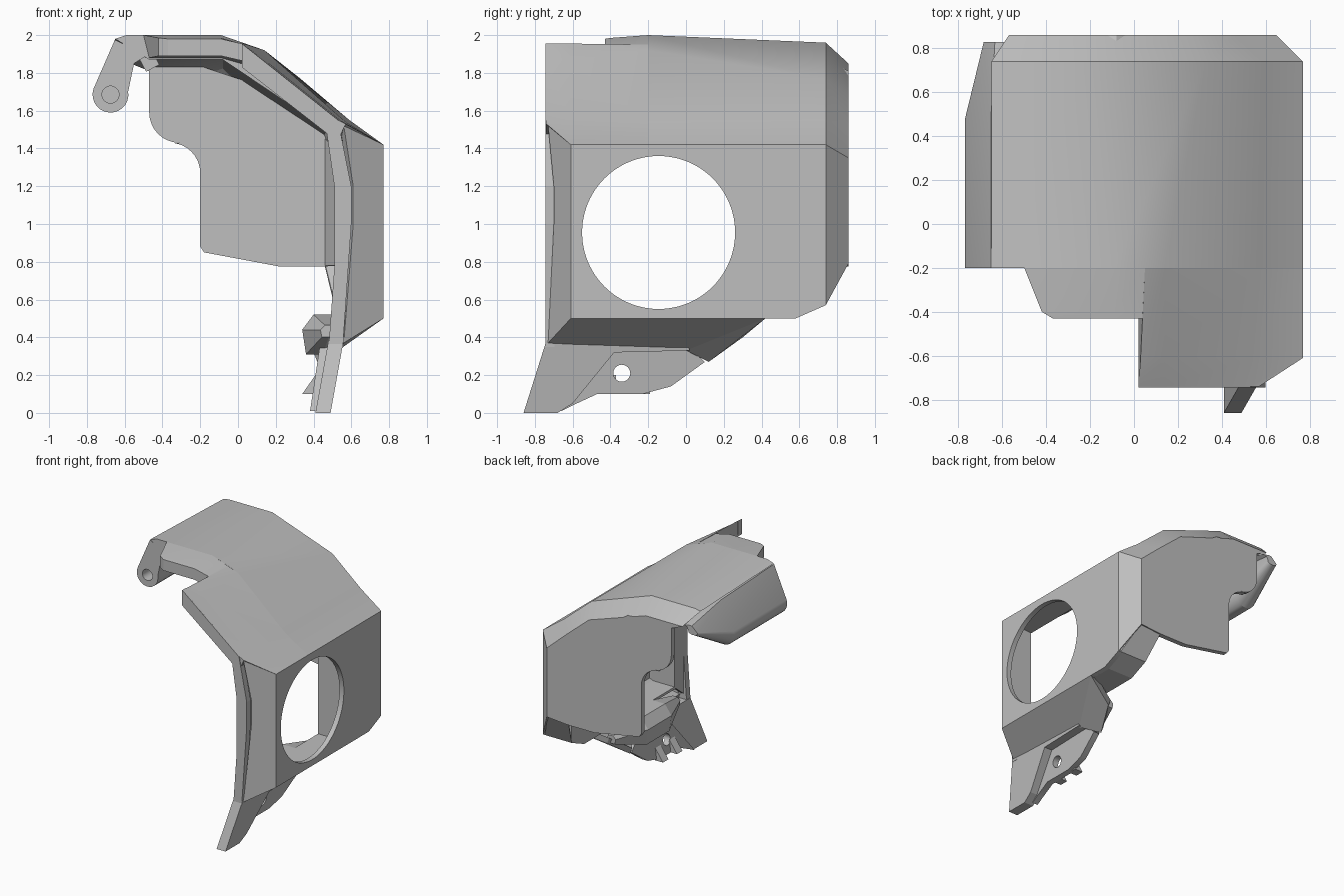
import bpy, bmesh, math
from mathutils import Vector

old = bpy.data.objects.get("Cube")
if old:
    bpy.data.objects.remove(old)

grey = bpy.data.materials.new("plain grey")
grey.use_nodes = True
grey.diffuse_color = (0.52, 0.52, 0.52, 1)
grey.node_tree.nodes["Principled BSDF"].inputs["Base Color"].default_value = grey.diffuse_color


def activate(ob):
    bpy.ops.object.select_all(action='DESELECT')
    ob.select_set(True)
    bpy.context.view_layer.objects.active = ob


def make(name, bm):
    bmesh.ops.recalc_face_normals(bm, faces=bm.faces[:])
    me = bpy.data.meshes.new(name)
    bm.to_mesh(me)
    bm.free()
    me.materials.append(grey)
    ob = bpy.data.objects.new(name, me)
    bpy.context.collection.objects.link(ob)
    return ob


def soften(ob, angle=28):
    activate(ob)
    bpy.ops.object.shade_smooth_by_angle(angle=math.radians(angle))


def plate(name, pts, push):
    """Outline of points pushed along a vector into a solid plate."""
    bm = bmesh.new()
    face = bm.faces.new([bm.verts.new(p) for p in pts])
    ext = bmesh.ops.extrude_face_region(bm, geom=[face], use_keep_orig=True)
    moved = [v for v in ext["geom"] if isinstance(v, bmesh.types.BMVert)]
    bmesh.ops.translate(bm, verts=moved, vec=Vector(push))
    return make(name, bm)


def loft(name, sections, rear_cap=True):
    """Solid through matching rings of (y, [(x, z), ...])."""
    bm = bmesh.new()
    rings = [[bm.verts.new((x, y, z)) for x, z in pts] for y, pts in sections]
    n = len(rings[0])
    for a, b in zip(rings, rings[1:]):
        for i in range(n):
            j = (i + 1) % n
            bm.faces.new((a[i], a[j], b[j], b[i]))
    bm.faces.new(rings[0])
    if rear_cap:
        bm.faces.new(rings[-1])
    return make(name, bm)


def drill(ob, centre, radius, depth, axis, sides=64):
    rot = (0, math.pi / 2, 0) if axis == 'X' else (math.pi / 2, 0, 0)
    bpy.ops.mesh.primitive_cylinder_add(vertices=sides, radius=radius, depth=depth,
                                        location=centre, rotation=rot)
    cutter = bpy.context.object
    cutter.name = "hole_cutter"
    cutter.hide_render = True
    mod = ob.modifiers.new("hole", 'BOOLEAN')
    mod.operation, mod.object, mod.solver = 'DIFFERENCE', cutter, 'EXACT'
    activate(ob)
    bpy.ops.object.modifier_apply(modifier=mod.name)
    bpy.data.objects.remove(cutter)
    soften(ob)


def arc(cx, cz, r, start, end, steps=8):
    angles = [math.radians(start + (end - start) * i / steps) for i in range(steps + 1)]
    return [(cx + r * math.cos(a), cz + r * math.sin(a)) for a in angles]


def shrink(ring, cx, cz, sx, sz):
    return [(cx + (x - cx) * sx, cz + (z - cz) * sz) for x, z in ring]


# Roof: thick main body with its sloped rear edge
ceiling = [(.51, 1.4), (.47, 1.5), (-.08, 1.87), (-.47, 1.87)]
soften(loft("roof", [
    (-0.2, [(-.65, 1.98), (-.59, 2), (-.09, 2), (.14, 1.92), (.57, 1.54), (.77, 1.42)] + ceiling),
    (0.74, [(-.65, 1.95), (-.6, 1.96), (-.21, 1.96), (.33, 1.77), (.59, 1.55), (.77, 1.42)]
     + ceiling),
    (0.86, [(-.57, 1.85), (-.54, 1.85), (-.24, 1.85), (.27, 1.68), (.47, 1.51), (.65, 1.35),
            (.46, 1.34), (.45, 1.46), (-.08, 1.81), (-.47, 1.81)])]))

# Front tongue on the right and the short ledge on the left
inner = [(.51, 1.4), (.47, 1.5), (.02, 1.83)]
soften(loft("roof_front", [
    (-0.74, [(.02, 1.955), (.14, 1.86), (.53, 1.55), (.57, 1.53)] + inner),
    (-0.61, [(.03, 1.955), (.14, 1.87), (.54, 1.55), (.77, 1.42)] + inner),
    (-0.2, [(.05, 1.95), (.14, 1.92), (.57, 1.54), (.77, 1.42)] + inner)], False))
soften(loft("roof_ledge", [
    (-0.43, [(-.37, 1.98), (-.09, 1.98), (.04, 1.95), (.04, 1.86), (-.09, 1.89), (-.37, 1.89)]),
    (-0.4, [(-.42, 1.985), (-.09, 1.985), (.05, 1.945), (.05, 1.86), (-.09, 1.89), (-.42, 1.89)]),
    (-0.2, [(-.5, 2), (-.09, 2), (.05, 1.95), (.05, 1.84), (-.09, 1.88), (-.47, 1.88)])], False))

# Side panel with the big round opening
side = plate("side_panel", [(.77, y, z) for y, z in (
    (-.61, 1.42), (-.61, .5), (.58, .5), (.74, .57), (.74, 1.42))], (-.04, 0, 0))
drill(side, (.75, -.145, .955), .405, .3, 'X', 96)

# Pocket behind the round opening: floor, front, rear and inner side wall
plate("pocket_floor", [(.51, -.6, .5), (.75, -.6, .5), (.75, .4, .5), (.51, .3, .5)],
      (0, 0, .02))
for name, y in (("pocket_front", -.6), ("pocket_rear", .3)):
    plate(name, [(.51, y, .5), (.75, y, .5), (.75, y, 1.42), (.51, y, 1.41)], (0, .02, 0))
plate("inner_side_wall", [(.51, y, z) for y, z in (
    (.3, .5), (.58, .5), (.74, .58), (.74, 1.42), (.3, 1.42))], (.02, 0, 0))
plate("inner_rear_corner", [(.46, .82, .78), (.51, .72, .78), (.51, .72, 1.41), (.46, .82, 1.45)],
      (.02, .01, 0))

# Rear chamfer and the underside that steps up to it
plate("rear_corner", [(.77, .74, 1.42), (.77, .74, .57), (.65, .86, .79), (.65, .86, 1.35)],
      (-.03, -.03, 0))
under = [((.51, .3, .5), (.75, .42, .5)), ((.51, .58, .5), (.75, .58, .5)),
         ((.51, .74, .57), (.75, .74, .57)), ((.46, .85, .775), (.65, .85, .79))]
for i, (a, b) in enumerate(zip(under, under[1:])):
    plate(f"underside_{i + 1}", [*a, *reversed(b)], (0, 0, .02))

# Slanted walls joining the side panel to the lip and the leg
plate("front_wall", [(.77, -.61, 1.42), (.77, -.61, .5), (.56, -.73, .37),
                     (.61, -.7, 1), (.61, -.7, 1.2), (.56, -.73, 1.52)], (-.02, .05, 0))
plate("lower_slope", [(.77, -.61, .5), (.77, .42, .5), (.53, 0, .33), (.56, -.73, .37)],
      (-.02, 0, .05))
plate("lower_rear_slope", [(.77, .42, .5), (.53, 0, .33), (.42, .12, .27), (.5, .3, .4)],
      (-.02, 0, .05))

# Rear wall with its rounded notch
outline = [(.65, .79), (.65, 1.35), (.27, 1.68), (-.24, 1.85), (-.47, 1.85)]
outline += arc(-.31, 1.59, .16, 180, 270)
outline += arc(-.36, 1.27, .16, 90, 0)
outline += [(-.2, .88), (-.18, .85), (.22, .775), (.46, .775)]
plate("rear_wall", [(x, .86, z) for x, z in outline], (0, -.04, 0))

# Lip around the front opening
plate("front_lip", [(x, -.745, z) for x, z in (
    (.02, 1.955), (.53, 1.55), (.6, 1.2), (.6, 1), (.555, .35),
    (.48, .35), (.51, .77), (.51, 1.2), (.47, 1.48), (.02, 1.83))], (0, .05, 0))
plate("lip_return", [(.51, y, z) for y, z in (
    (-.7, .42), (-.6, .5), (-.6, 1.42), (-.7, 1.42))], (.03, 0, 0))

# Hinge arm along the left edge, tapering to the rear
arm = [(-.47, 1.9), (-.6, 1.95), (-.652, 1.975)] + arc(-.675, 1.685, .095, 160, 370, 14)
arm += [(-.55, 1.85)]
middle = [(x, min(z, 1.945)) for x, z in arm]
hinge = loft("hinge_arm", [(-.2, arm), (.48, middle), (.83, shrink(middle, -.62, 1.84, .43, .2))])
drill(hinge, (-.675, -.2, 1.685), .045, .5, 'Y', 32)
bpy.ops.mesh.primitive_cube_add(size=.08, location=(-.47, -.15, 1.86),
                                rotation=(0, math.radians(-28), 0))
bpy.context.object.name = "hinge_stop"
bpy.context.object.data.materials.append(grey)

# Lower leg: outer skin, recessed bracket with bolt hole, inner mound
plate("leg_skin", [(.49 + .18 * z, y, z) for y, z in (
    (-.74, .38), (-.86, 0), (-.68, 0), (-.6, .05), (-.38, .32), (.02, .33), (0, .38))],
    (-.08, 0, 0))
bracket = plate("leg_bracket", [(.43 + .15 * z, y, z) for y, z in (
    (-.66, .01), (-.6, .04), (-.47, .1), (-.23, .1), (-.08, .14),
    (.1, .27), (.0, .36), (-.38, .36))], (-.05, 0, 0))
drill(bracket, (.42, -.34, .21), .045, .4, 'X', 32)
mound = [(.36, .31), (.34, .44), (.4, .52), (.51, .52), (.54, .37), (.45, .31)]
tip = shrink(mound, .5, .44, .4, .3)
loft("leg_mound", [(-.55, tip), (-.3, mound), (0, mound), (.28, tip)])
for i, y in enumerate((-.44, -.26)):
    plate(f"leg_tooth_{i + 1}", [(.41, y, .1), (.34, y, .1), (.41, y, .2)], (0, .07, 0))
